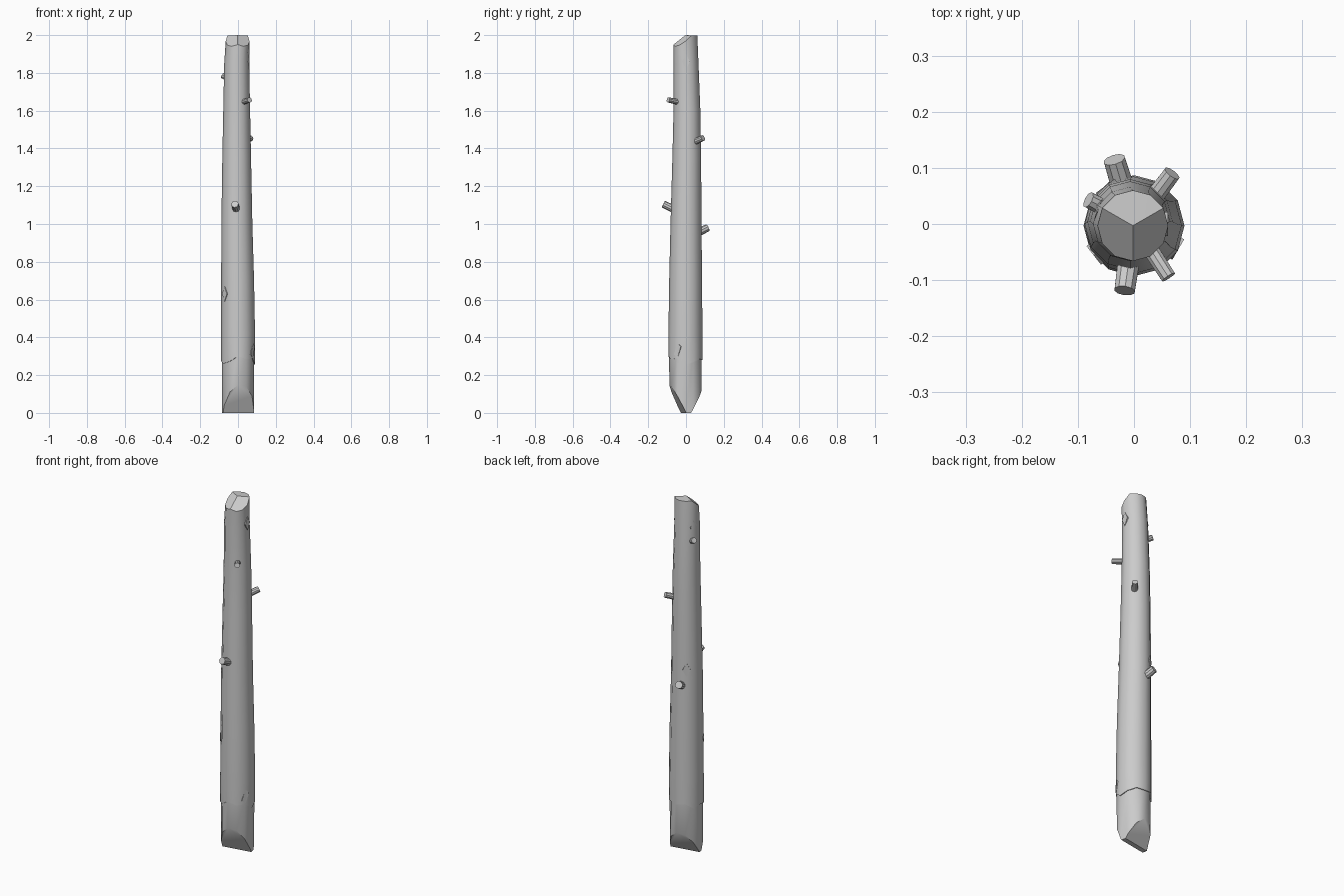
import bpy, bmesh
from math import sin, cos, radians
from mathutils import Vector

if "Cube" in bpy.data.objects:
    bpy.data.objects.remove(bpy.data.objects["Cube"])

SIDES = 12
ANGLES = [radians(360 * i / SIDES) for i in range(SIDES)]

wood = bpy.data.materials.new("grey_wood")
wood.use_nodes = True
wood.diffuse_color = (0.6, 0.6, 0.6, 1)
wood.node_tree.nodes["Principled BSDF"].inputs["Base Color"].default_value = (0.6, 0.6, 0.6, 1)


def finish(bm, name, smooth=True):
    bmesh.ops.recalc_face_normals(bm, faces=bm.faces)
    mesh = bpy.data.meshes.new(name)
    bm.to_mesh(mesh)
    bm.free()
    mesh.materials.append(wood)
    obj = bpy.data.objects.new(name, mesh)
    bpy.context.collection.objects.link(obj)
    if smooth:
        bpy.ops.object.select_all(action="DESELECT")
        obj.select_set(True)
        bpy.context.view_layer.objects.active = obj
        bpy.ops.object.shade_smooth_by_angle(angle=radians(34))
    return obj


def ring(bm, heights, cx, cy, r):
    return [bm.verts.new((cx + r * cos(a), cy + r * sin(a), z)) for a, z in zip(ANGLES, heights)]


def bridge(bm, low, high):
    for i in range(SIDES):
        j = (i + 1) % SIDES
        bm.faces.new((low[i], low[j], high[j], high[i]))


# Three-sided sloping cut at the top: flat at the back, two slopes at the front
def top_height(a):
    x, y = abs(cos(a)), sin(a)
    back, front = 0.003, 0.05
    if y > 0.49:
        return 2 - back
    t = radians(30)
    weight = (sin(t) * x - cos(t) * y) / sin(radians(120))
    return 2 - front * weight - back * x / sin(radians(120))


# Jagged edge where the bark ends
jag = [0.255, 0.27, 0.285, 0.28, 0.29, 0.262, 0.275, 0.262, 0.272, 0.3, 0.285, 0.288]

# Trunk: tapering and slightly bent
bm = bmesh.new()
sections = [(0.42, 0, -0.003, 0.09), (0.7, -0.002, -0.002, 0.087), (1.0, -0.006, 0, 0.082),
            (1.35, -0.007, 0.004, 0.076), (1.6, -0.007, 0.005, 0.071), (1.85, -0.007, 0, 0.066)]
rings = [ring(bm, jag, 0, -0.003, 0.08), ring(bm, jag, 0, -0.003, 0.09)]
rings += [ring(bm, [z] * SIDES, cx, cy, r) for z, cx, cy, r in sections]
rings.append(ring(bm, [top_height(a) for a in ANGLES], -0.002, -0.003, 0.063))
for low, high in zip(rings, rings[1:]):
    bridge(bm, low, high)
apex = bm.verts.new((-0.002, -0.003, 2))
for i in range(SIDES):
    bm.faces.new((rings[-1][i], rings[-1][(i + 1) % SIDES], apex))
finish(bm, "trunk")

# Pointed base: cylinder trimmed by two sloping cuts into a wedge
bm = bmesh.new()
low = ring(bm, [0] * SIDES, 0, -0.003, 0.085)
high = ring(bm, [0.32] * SIDES, 0, -0.003, 0.086)
bridge(bm, low, high)
bm.faces.new(low)
bm.faces.new(high)
for azimuth, rise in ((-80, 0.15), (100, 0.13)):
    a = radians(azimuth)
    out = Vector((cos(a), sin(a), 0))
    normal = out * rise - Vector((0, 0, 0.075))
    cut = bmesh.ops.bisect_plane(bm, geom=bm.verts[:] + bm.edges[:] + bm.faces[:],
                                 plane_co=out * 0.013, plane_no=normal, clear_outer=True)
    edges = [e for e in cut["geom_cut"] if isinstance(e, bmesh.types.BMEdge)]
    bmesh.ops.contextual_create(bm, geom=edges)
finish(bm, "pointed_base")


# Cut branch stubs: azimuth, height at tip, tip distance, radius, tilt
def stub(name, azimuth, z, reach, radius, tilt):
    a, t = radians(azimuth), radians(tilt)
    axis = Vector((cos(a) * cos(t), sin(a) * cos(t), sin(t)))
    tip = Vector((cos(a) * reach, sin(a) * reach, z))
    bm = bmesh.new()
    bmesh.ops.create_cone(bm, cap_ends=True, segments=10, radius1=radius * 1.1,
                          radius2=radius, depth=0.08)
    bmesh.ops.translate(bm, verts=bm.verts, vec=(0, 0, -0.04))
    bmesh.ops.rotate(bm, verts=bm.verts, matrix=axis.to_track_quat("Z", "Y").to_matrix())
    bmesh.ops.translate(bm, verts=bm.verts, vec=tip)
    finish(bm, name)


stub("stub_back_low", 107, 0.98, 0.12, 0.02, 25)
stub("stub_front_low", 262, 1.105, 0.12, 0.019, 25)
stub("stub_back_mid", 53, 1.455, 0.113, 0.016, 20)
stub("stub_front_high", -57, 1.657, 0.113, 0.014, 10)
stub("stub_right_high", 152, 1.785, 0.092, 0.015, 25)


# Diamond bark chips: azimuth, height, distance of the flat face, slant
def chip(name, azimuth, z, reach, slant):
    a = radians(azimuth)
    out, side = Vector((cos(a), sin(a), 0)), Vector((-sin(a), cos(a), 0))
    outline = [(0, 0.04), (0.021, slant), (0, -0.04), (-0.021, -slant)]
    bm = bmesh.new()
    face = bm.faces.new([bm.verts.new(out * reach + side * u + Vector((0, 0, z + v)))
                         for u, v in outline])
    back = bmesh.ops.extrude_face_region(bm, geom=[face])
    verts = [v for v in back["geom"] if isinstance(v, bmesh.types.BMVert)]
    bmesh.ops.translate(bm, verts=verts, vec=out * -0.009)
    finish(bm, name, smooth=False)


chip("chip_left_top", 0, 1.86, 0.061, 0)
chip("chip_right_top", 160, 1.85, 0.069, 0)
chip("chip_back_mid", 127, 1.05, 0.085, 0)
chip("chip_front_low", -30, 0.33, 0.091, 0.02)
chip("chip_right_low", 218, 0.63, 0.091, 0)
